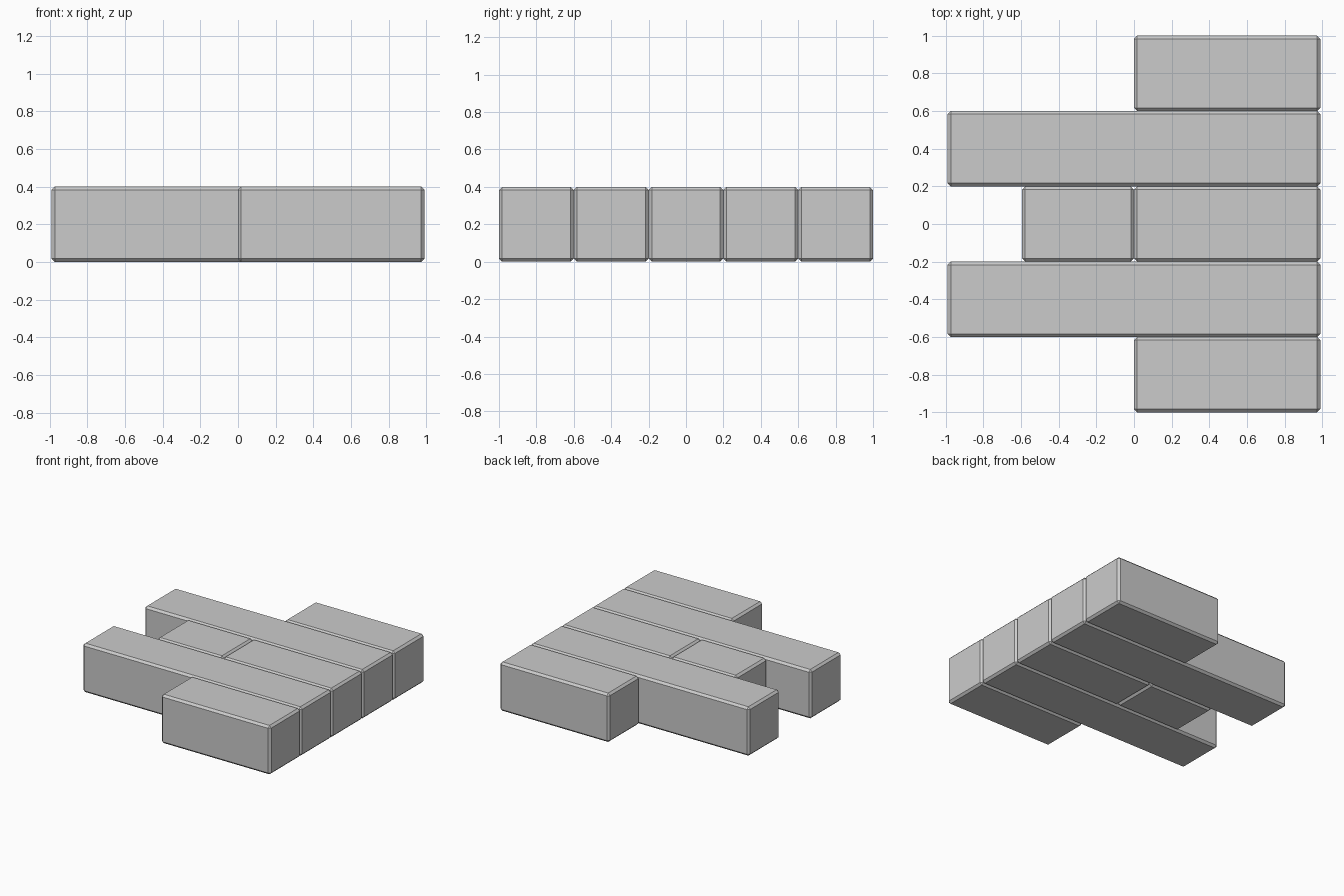
import bpy

if "Cube" in bpy.data.objects:
    bpy.data.objects.remove(bpy.data.objects["Cube"])

W = 0.4        # brick width and height
BEVEL = 0.017  # chamfer on every edge


def brick(name, x0, x1, row):
    """Chamfered brick spanning x0..x1 in the given row (rows step along y)."""
    bpy.ops.mesh.primitive_cube_add(size=1, location=((x0 + x1) / 2, row * W, W / 2))
    ob = bpy.context.object
    ob.name = name
    ob.scale = (x1 - x0, W, W)
    bpy.ops.object.transform_apply(location=False, rotation=False, scale=True)
    mod = ob.modifiers.new("chamfer", 'BEVEL')
    mod.width = BEVEL
    mod.segments = 1


# Mirrored outer rows: short bricks at the ends, long bricks inside them
for side, label in ((-1, "front"), (1, "back")):
    brick(label + "_half_brick", 0.0, 0.99, 2 * side)
    brick(label + "_long_brick", -0.99, 0.99, side)

# Centre row: half brick plus a shorter filler brick
brick("centre_half_brick", 0.0, 0.99, 0)
brick("centre_short_brick", -0.595, 0.0, 0)
